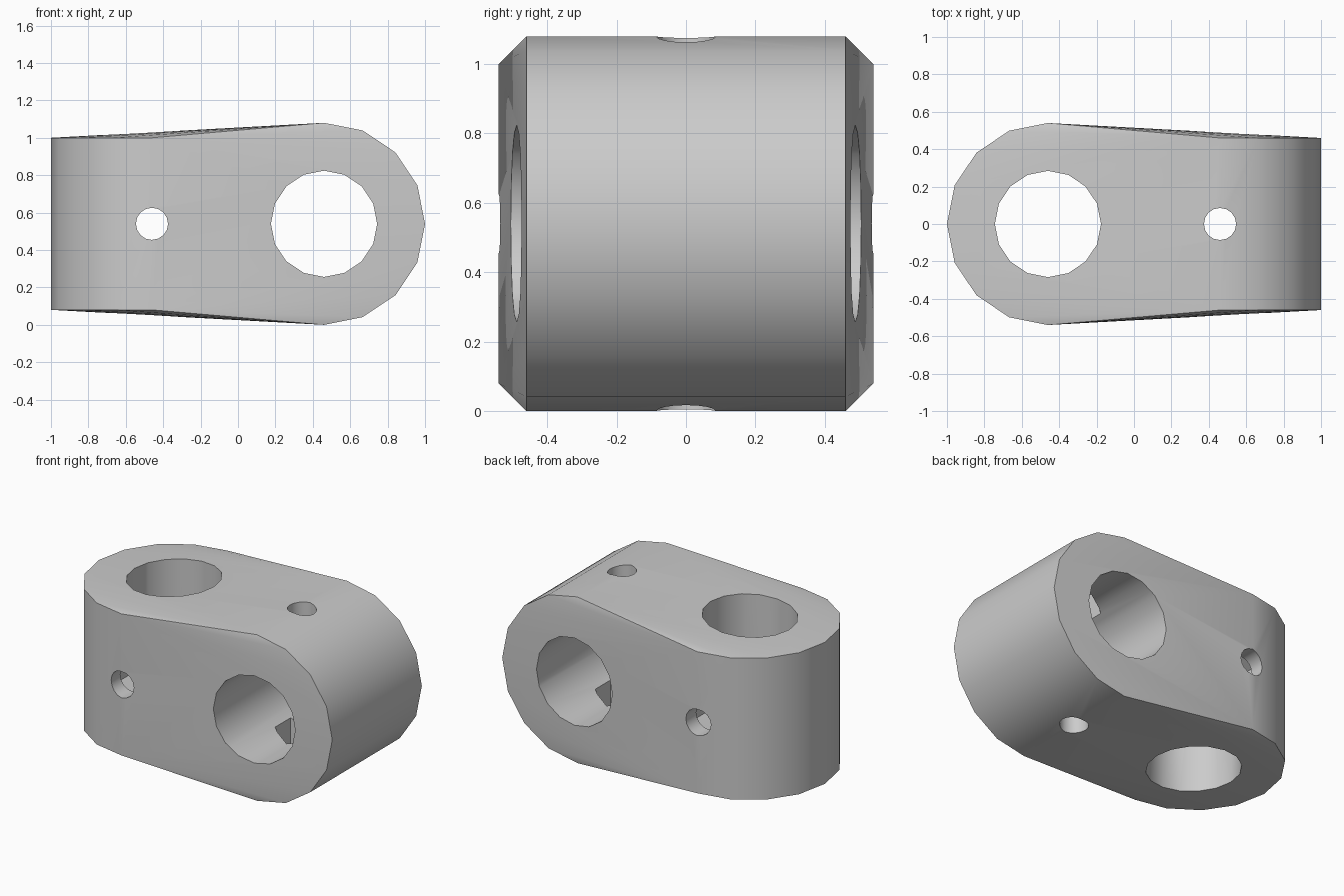
import bpy, bmesh
from math import cos, sin, pi, radians
from mathutils import Vector

if "Cube" in bpy.data.objects:
    bpy.data.objects.remove(bpy.data.objects["Cube"], do_unlink=True)

OFFSET, RADIUS, HALF = 0.46, 0.54, 0.46
BORE, SCREW, NUT = 0.284, 0.086, 0.159
NUT_REACH = 0.43

steel = bpy.data.materials.new("plain grey")
steel.use_nodes = True
GREY = (0.6, 0.6, 0.6, 1)
steel.diffuse_color = GREY
steel.node_tree.nodes["Principled BSDF"].inputs["Base Color"].default_value = GREY


def ring(axis, x, radius, sides, height, start=0.0):
    """Points of a polygon around an axis along y or z."""
    points = []
    for i in range(sides):
        a = start + 2 * pi * i / sides
        u, v = x + radius * cos(a), radius * sin(a)
        points.append(Vector((u, v, height) if axis == "z" else (u, height, v)))
    return points


def hull_object(name, points):
    """Convex solid around the points."""
    bm = bmesh.new()
    for p in points:
        bm.verts.new(p + Vector((0, 0, RADIUS)))
    bmesh.ops.convex_hull(bm, input=bm.verts[:])
    bmesh.ops.dissolve_limit(bm, angle_limit=radians(0.2),
                             verts=bm.verts[:], edges=bm.edges[:])
    bmesh.ops.recalc_face_normals(bm, faces=bm.faces[:])
    mesh = bpy.data.meshes.new(name)
    bm.to_mesh(mesh)
    bm.free()
    mesh.materials.append(steel)
    obj = bpy.data.objects.new(name, mesh)
    bpy.context.collection.objects.link(obj)
    return obj


def prism(axis, x, radius, sides, half, start=0.0):
    return (ring(axis, x, radius, sides, -half, start)
            + ring(axis, x, radius, sides, half, start))


# Body: hull stretched over an upright and a lying cylinder
body = hull_object("clamp_body",
                   prism("z", -OFFSET, RADIUS, 16, HALF)
                   + prism("y", OFFSET, RADIUS, 16, HALF))

# Rod bores, crossing screw holes and hexagonal nut pockets at both ends
cutters = []
for axis, cross, x in (("z", "y", -OFFSET), ("y", "z", OFFSET)):
    cutters += [
        hull_object("bore_cutter", prism(axis, x, BORE, 16, 1)),
        hull_object("nut_cutter", prism(cross, x, NUT, 6, NUT_REACH, pi / 6)),
        hull_object("screw_cutter", prism(cross, x, SCREW, 16, 1)),
    ]
for cutter in cutters:
    cutter.hide_render = True
    mod = body.modifiers.new(cutter.name, "BOOLEAN")
    mod.operation, mod.solver, mod.object = "DIFFERENCE", "EXACT", cutter

# Apply the cuts, then drop the cutters
graph = bpy.context.evaluated_depsgraph_get()
result = bpy.data.meshes.new_from_object(body.evaluated_get(graph))
body.modifiers.clear()
body.data = result
for cutter in cutters:
    bpy.data.objects.remove(cutter, do_unlink=True)

# Smooth rounds with crisp rims
bpy.ops.object.select_all(action="DESELECT")
body.select_set(True)
bpy.context.view_layer.objects.active = body
bpy.ops.object.shade_smooth_by_angle(angle=radians(30))
